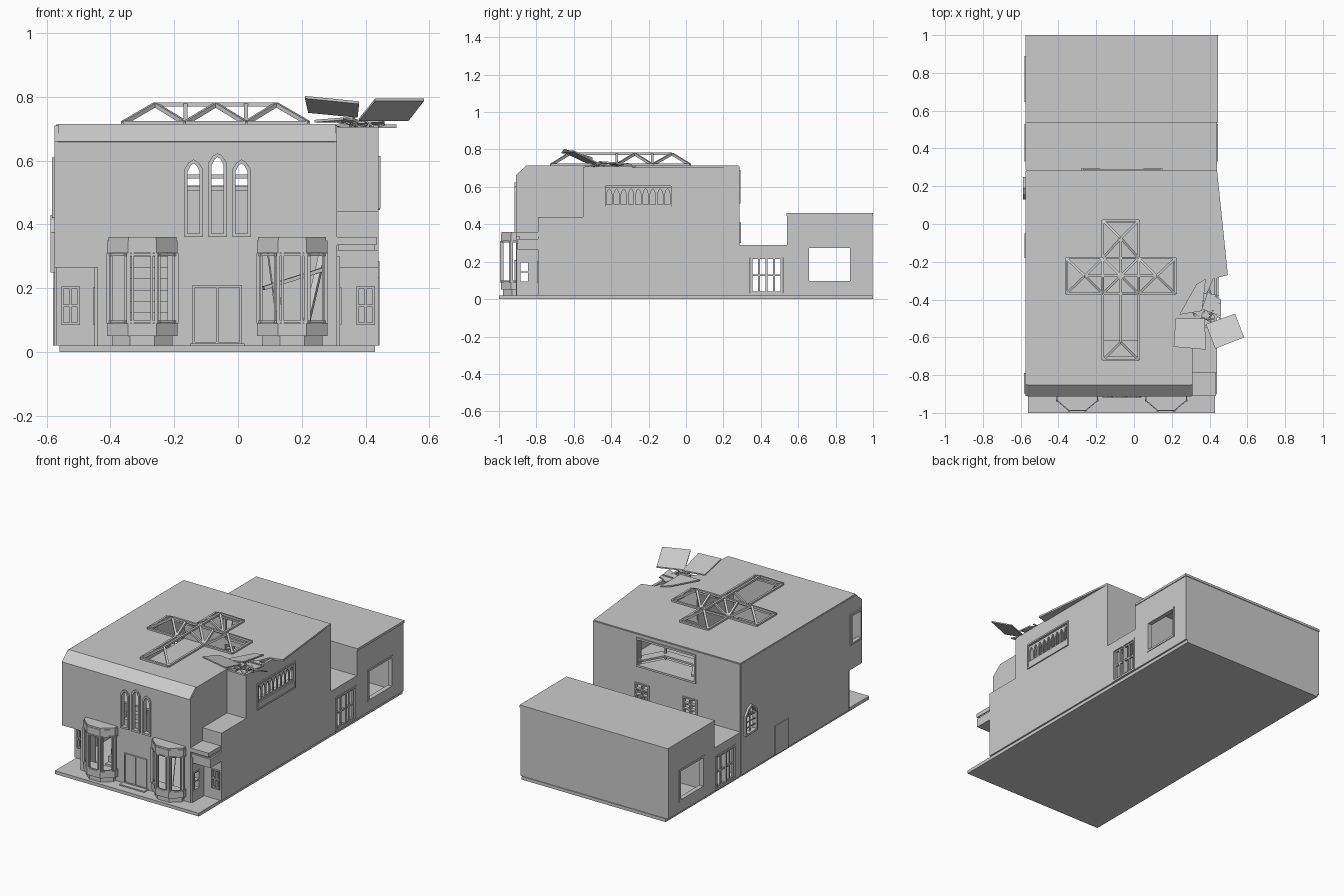
import bpy, bmesh, math, random
from mathutils import Vector, Matrix

if "Cube" in bpy.data.objects:
    bpy.data.objects.remove(bpy.data.objects["Cube"])
random.seed(4)


def finish(name, bm):
    me = bpy.data.meshes.new(name)
    bm.to_mesh(me)
    bm.free()
    ob = bpy.data.objects.new(name, me)
    bpy.context.collection.objects.link(ob)
    return ob


def prism(name, axis, lo, hi, *loops):
    """Extrude a flat outline (first loop) with holes (other loops) along an axis."""
    cu = bpy.data.curves.new(name, 'CURVE')
    cu.dimensions, cu.fill_mode = '2D', 'BOTH'
    cu.extrude = (hi - lo) / 2
    for loop in loops:
        sp = cu.splines.new('POLY')
        sp.points.add(len(loop) - 1)
        for p, (u, v) in zip(sp.points, loop):
            p.co = (u, v, 0, 1)
        sp.use_cyclic_u = True
    tmp = bpy.data.objects.new(name + "_tmp", cu)
    bpy.context.collection.objects.link(tmp)
    dg = bpy.context.evaluated_depsgraph_get()
    me = bpy.data.meshes.new_from_object(tmp.evaluated_get(dg))
    bpy.data.objects.remove(tmp)
    bm = bmesh.new()
    bm.from_mesh(me)
    bpy.data.meshes.remove(me)
    m = (lo + hi) / 2
    for vt in bm.verts:
        u, v, w = vt.co
        w += m
        vt.co = {'x': (w, u, v), 'y': (u, w, v), 'z': (u, v, w)}[axis]
    bmesh.ops.remove_doubles(bm, verts=bm.verts, dist=1e-5)
    bmesh.ops.recalc_face_normals(bm, faces=bm.faces)
    for f in bm.faces:
        f.smooth = False
    return finish(name, bm)


def rect(u0, v0, u1, v1):
    return [(u0, v0), (u1, v0), (u1, v1), (u0, v1)]


def arch(u0, v0, u1, v1, rise):
    c, w = (u0 + u1) / 2, (u1 - u0) / 2
    return [(u0, v0), (u1, v0), (u1, v1 - rise), (c + w * .5, v1 - rise * .3), (c, v1),
            (c - w * .5, v1 - rise * .3), (u0, v1 - rise)]


def box(name, x0, x1, y0, y1, z0, z1):
    return prism(name, 'z', z0, z1, rect(x0, y0, x1, y1))


def window(name, axis, lo, hi, u0, v0, u1, v1, cols=1, rows=1, b=.008):
    """Frame with a grid of openings."""
    du, dv = (u1 - u0 - b) / cols, (v1 - v0 - b) / rows
    holes = [rect(u0 + b + i * du, v0 + b + j * dv, u0 + (i + 1) * du, v0 + (j + 1) * dv)
             for i in range(cols) for j in range(rows)]
    return prism(name, axis, lo, hi, rect(u0, v0, u1, v1), *holes)


def beams(name, segs, w=.012, d=.012):
    bm = bmesh.new()
    for a, b in segs:
        a, b = Vector(a), Vector(b)
        q = (b - a).to_track_quat('Z', 'Y').to_matrix().to_4x4()
        bmesh.ops.create_cube(bm, size=1, matrix=Matrix.Translation((a + b) / 2) @ q
                              @ Matrix.Diagonal((w, d, (b - a).length, 1)))
    return finish(name, bm)


# Base slab
box("base_slab", -.56, .43, -1, 1, 0, .02)

# Front facade with gothic windows and bay openings
tall = [(-.165, .60), (-.09, .62), (-.015, .60)]
bays = (-.30, .17)
prism("front_facade", 'y', -.91, -.89,
      [(-.44, .02), (.31, .02), (.31, .66), (-.57, .66), (-.57, .265), (-.44, .265)],
      *[arch(x, .365, x + .052, t, .03) for x, t in tall],
      *[rect(c - .095, .06, c + .095, .33) for c in bays])
for x, t in tall:
    prism("gothic_frame", 'y', -.918, -.89, arch(x - .003, .36, x + .055, t + .004, .03),
          arch(x + .007, .372, x + .045, t - .008, .026))
prism("sloped_parapet", 'x', -.565, .305, [(-.912, .66), (-.852, .715), (-.84, .71), (-.895, .655)])
window("front_door", 'y', -.918, -.90, -.142, .025, .012, .21, 2, 1, .007)
box("front_door_leaf", -.14, .01, -.913, -.90, .025, .205)
box("door_step", -.15, .02, -.95, -.91, .02, .027)

# Bay windows
for c in bays:
    def plan(s=1.0):
        return [(c + x * s, -.90 + (y + .90) * s) for x, y in
                ((-.11, -.90), (-.11, -.935), (-.045, -.99), (.045, -.99), (.11, -.935), (.11, -.90))]
    prism("bay_foot", 'z', .02, .05, plan(.86))
    prism("bay_sill", 'z', .05, .09, plan())
    prism("bay_head", 'z', .31, .35, plan())
    prism("bay_cap", 'z', .35, .36, plan(.97))
    p = plan(.97)
    beams("bay_posts", [((*q, .09), (*q, .31)) for q in p], .012, .012)
    rails = []
    for a, b in zip(p, p[1:]):
        a, b = Vector(a), Vector(b)
        rails += [((*a, z), (*b, z)) for z in (.095, .305)]
        rails += [((*a.lerp(b, t), .09), (*a.lerp(b, t), .31)) for t in (.16, .84)]
    beams("bay_frames", rails, .007, .007)

# Recessed porches at both front corners
for s, xi, xo in ((-1, -.44, -.57), (1, .31, .44)):
    a, b = min(xi, xo), max(xi, xo)
    ztop = .28 if s < 0 else .44
    w0 = -.55 if s < 0 else .375
    prism("porch_back_wall", 'y', -.79, -.77, rect(a, .02, b, ztop), rect(w0, .09, w0 + .05, .2))
    window("porch_window", 'y', -.797, -.775, w0 - .004, .085, w0 + .054, .205, 2, 2, .007)
    prism("porch_side_wall", 'x', xi - .01, xi + .01, rect(-.905, .02, -.78, .30), rect(-.89, .09, -.84, .2))
    window("porch_side_window", 'x', xi - .014, xi + .014, -.893, .087, -.837, .203, 1, 2, .007)
    box("porch_soffit", a, b, -.90, -.78, .265, .32)
box("porch_canopy", .31, .435, -.91, -.78, .335, .36)
box("canopy_gap", .315, .43, -.89, -.78, .32, .335)
box("terrace", .30, .44, -.78, -.54, .42, .44)
prism("upper_side_wall", 'x', .295, .31, [(-.91, .30), (-.54, .30), (-.54, .71), (-.85, .71), (-.91, .66)])
box("upper_return_wall", .30, .44, -.55, -.535, .44, .705)

# Left wall
prism("left_wall", 'x', -.575, -.555,
      [(-.78, .02), (.28, .02), (.28, .71), (-.85, .71), (-.91, .66), (-.91, .265), (-.78, .265)],
      rect(-.89, .43, -.80, .60), arch(.14, .26, .24, .42, .05))
window("left_upper_window", 'x', -.583, -.56, -.898, .42, -.79, .61, 1, 1, .012)
prism("arched_window_frame", 'x', -.588, -.56, arch(.13, .25, .25, .43, .055), arch(.142, .262, .238, .417, .05))
beams("arched_window_bars", [((-.573, .14, z), (-.573, .24, z)) for z in (.29, .325, .36)]
      + [((-.573, .19, .26), (-.573, .19, .42))], .006, .006)
box("left_door", -.58, -.56, -.18, -.05, .02, .20)

# Right wall with arcade
prism("right_wall", 'x', .425, .44,
      [(-.78, .02), (.28, .02), (.28, .71), (-.54, .71), (-.54, .44), (-.78, .44)], rect(-.43, .46, -.08, .61))
n, y0, dy = 9, -.43, .35 / 9
prism("gothic_arcade", 'x', .43, .438, rect(-.435, .495, -.075, .60),
      *[arch(y0 + i * dy + .005, .505, y0 + (i + 1) * dy - .005, .59, .03) for i in range(n)])
window("arcade_frame", 'x', .425, .447, -.44, .45, -.07, .615, 1, 1, .01)
box("arcade_ledge", .40, .445, -.44, -.07, .45, .495)

# Back wall, windows and balcony alcove
prism("back_wall", 'y', .265, .285, rect(-.57, .02, .44, .71), rect(-.26, .52, .13, .68),
      *[rect(x - .045, .305, x + .045, .4) for x in (-.23, .10)])
for x in (-.23, .10):
    window("back_window", 'y', .27, .293, x - .05, .30, x + .05, .41, 2, 3, .008)
window("alcove_frame", 'y', .262, .292, -.27, .51, .14, .69, 1, 1, .012)
alc = [(-.26, .27), (.13, .27), (.05, .13), (-.18, .13)]
prism("alcove_floor", 'z', .505, .52, alc)
beams("alcove_low_wall", [((*a, .55), (*b, .55)) for a, b in zip(alc[1:], alc[2:] + alc[:1])], .06, .012)
beams("alcove_posts", [((*a, .52), (*a, .70)) for a in alc], .014, .014)

# Roof with cross-shaped opening and damaged corner
cx, cy, hw = -.07, -.275, .095
X0, X1, Y0, Y1 = -.36, .22, -.72, .02
a0, a1, b0, b1 = cx - hw, cx + hw, cy - hw, cy + hw
cross = [(a0, Y0), (a1, Y0), (a1, b0), (X1, b0), (X1, b1), (a1, b1),
         (a1, Y1), (a0, Y1), (a0, b1), (X0, b1), (X0, b0), (a0, b0)]
inner = [(cx + (x - cx) * .96, cy + (y - cy) * .96) for x, y in cross]
prism("roof", 'z', .703, .714,
      [(-.57, -.85), (.31, -.85), (.31, -.54), (.35, -.52), (.37, -.44), (.34, -.38), (.39, -.36), (.42, -.29),
       (.497, -.27), (.44, .28), (-.57, .28)], inner)

# Skylight truss
z0, z1 = .718, .776
ends = {'w': (X0 + .10, cy), 'e': (X1 - .10, cy), 's': (cx, Y0 + .095), 'n': (cx, Y1 - .095)}
corners = {'w': ((X0, b0), (X0, b1)), 'e': ((X1, b0), (X1, b1)),
           's': ((a0, Y0), (a1, Y0)), 'n': ((a0, Y1), (a1, Y1))}
segs = [((*p, z0), (*q, z0)) for p, q in zip(cross, cross[1:] + cross[:1])]
segs += [((*ends['w'], z1), (*ends['e'], z1)), ((*ends['s'], z1), (*ends['n'], z1))]
near = {'w': ((a0, b0), (a0, b1)), 'e': ((a1, b0), (a1, b1)), 'n': ((a0, b1), (a1, b1))}
for k, e in ends.items():
    segs += [((*e, z1), (*c, z0)) for c in corners[k]]
    segs += [((*e, z1), (*c, z0)) for c in near.get(k, ())]
for x in (a0, a1):
    for y in (b0, b1):
        segs += [((cx, cy, z1), (x, y, z0)), ((x, cy, z1), (x, y, z0)), ((cx, y, z1), (x, y, z0))]
beams("skylight_truss", segs, .013, .013)

# Lifted roof slabs and splintered debris
def slab(name, pts, t=.008):
    bm = bmesh.new()
    lo = [bm.verts.new(p) for p in pts]
    hi = [bm.verts.new((p[0], p[1], p[2] + t)) for p in pts]
    bm.faces.new(lo[::-1])
    bm.faces.new(hi)
    for i in range(len(pts)):
        j = (i + 1) % len(pts)
        bm.faces.new((lo[i], lo[j], hi[j], hi[i]))
    return finish(name, bm)


slab("lifted_slab_left", [(.21, -.65, .795), (.38, -.665, .778), (.375, -.50, .735), (.22, -.50, .75)])
slab("lifted_slab_right", [(.43, -.66, .787), (.583, -.60, .787), (.535, -.475, .725), (.38, -.53, .725)])
slab("broken_shard", [(.24, -.48, .72), (.36, -.46, .73), (.38, -.29, .716), (.33, -.32, .72)])
slab("loose_shard", [(.36, -.45, .715), (.46, -.49, .722), (.46, -.40, .712), (.39, -.36, .712)])
splinters = []
for i in range(16):
    p = Vector((random.uniform(.31, .43), random.uniform(-.52, -.34), random.uniform(.69, .73)))
    d = Vector((random.uniform(-.05, .05), random.uniform(-.06, .06), random.uniform(-.02, .03)))
    splinters.append((p - d, p + d))
beams("roof_splinters", splinters, .008, .005)

# Rear connector with glazed side doors
for x in (-.565, .43):
    prism("connector_wall", 'x', x - .01, x + .01, rect(.285, .02, .545, .29), rect(.34, .03, .52, .225))
    window("connector_door", 'x', x - .014, x + .014, .33, .02, .53, .235, 2, 1, .012)
    window("connector_door_panes", 'x', x - .006, x + .006, .345, .03, .515, .225, 4, 2, .01)
for u, v, z in ((-.57, -.27, .29), (-.27, .14, .288), (.14, .44, .29)):
    box("connector_roof", u, v, .28, .55, z - .015, z)

# Rear annex with side windows
for x in (-.565, .43):
    prism("annex_side_wall", 'x', x - .01, x + .01, rect(.54, .02, .995, .455), rect(.655, .095, .88, .275))
    window("annex_window", 'x', x - .014, x + .014, .645, .085, .89, .285, 1, 1, .012)
for y in (.54, .978):
    box("annex_cross_wall", -.57, .44, y, y + .018, .02, .455)
box("annex_roof", -.575, .445, .538, 1, .445, .46)

# Interior floor and stairs
box("upper_floor", -.555, .425, -.62, .265, .35, .362)
for i in range(9):
    box("stair_step", -.34, -.22, -.82 + i * .03, -.78 + i * .03, .02, .055 + i * .035)
beams("fallen_beams", [((.08, -.8, .2), (.27, -.75, .26)), ((.20, -.85, .03), (.27, -.7, .33)),
                       ((.10, -.75, .33), (.14, -.86, .03))], .02, .012)
